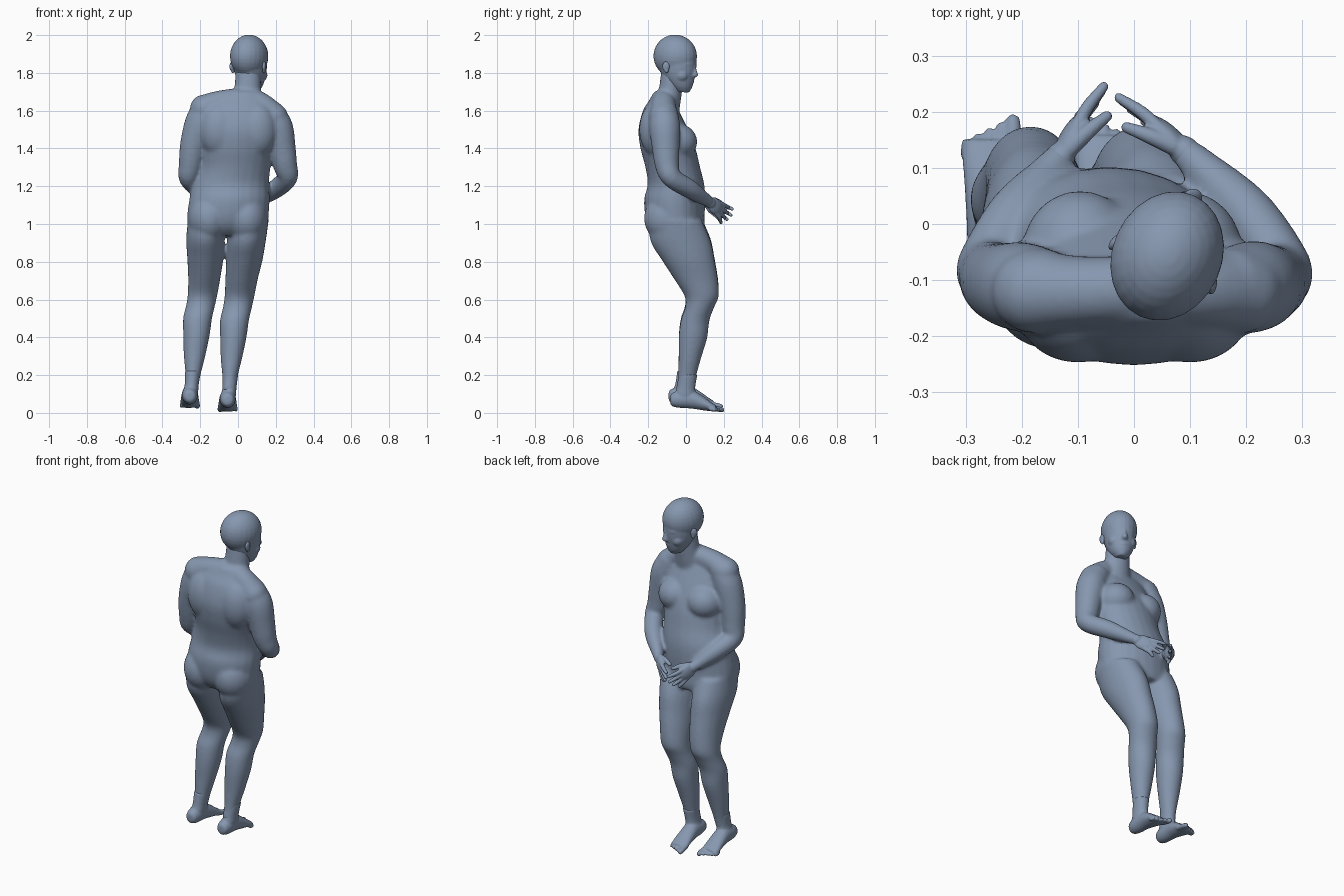
import bpy, bmesh, math
from mathutils import Vector, Matrix

cube = bpy.data.objects.get("Cube")
if cube:
    bpy.data.objects.remove(cube, do_unlink=True)

skin = bpy.data.materials.new("slate blue")
skin.use_nodes = True
COLOUR = (0.24, 0.31, 0.43, 1)
skin.diffuse_color = COLOUR
skin.node_tree.nodes["Principled BSDF"].inputs["Base Color"].default_value = COLOUR
SIDES = 24
STEPS = 4


def refine(rows):
    """Round out a coarse list of sections with a smooth spline through them."""
    pts = [Vector(r) for r in rows]
    pts = [pts[0] * 2 - pts[1]] + pts + [pts[-1] * 2 - pts[-2]]
    fine = []
    for a, b, c, d in zip(pts, pts[1:], pts[2:], pts[3:]):
        for k in range(STEPS):
            t = k / STEPS
            fine.append(b + (c - a) * (t / 2) + (a * 2 - b * 5 + c * 4 - d) * (t * t / 2)
                        + (b * 3 - a - c * 3 + d) * (t ** 3 / 2))
    return fine + [pts[-2]]


def bridge(bm, rings):
    """Skin a list of point rings and close both ends."""
    loops = [[bm.verts.new(p) for p in ring] for ring in rings]
    for a, b in zip(loops, loops[1:]):
        for i in range(SIDES):
            j = (i + 1) % SIDES
            bm.faces.new((a[i], a[j], b[j], b[i]))
    bm.faces.new(loops[0][::-1])
    bm.faces.new(loops[-1])


def ellipse(c, u, v):
    angles = [math.tau * i / SIDES for i in range(SIDES)]
    return [c + u * math.cos(t) + v * math.sin(t) for t in angles]


def loft(bm, rows, v=Vector((0, 1, 0))):
    """Parallel elliptical sections: centre, radius along x, radius along v."""
    bridge(bm, [ellipse(Vector((x, y, z)), Vector((ru, 0, 0)), v * rv)
                for x, y, z, ru, rv in refine(rows)])


def sweep(bm, rows):
    """Round sections square to a path, with a ball on each end."""
    rows = refine(rows)
    pts = [Vector(r[:3]) for r in rows]
    rings = []
    for i, p in enumerate(pts):
        tangent = pts[min(i + 1, len(pts) - 1)] - pts[max(i - 1, 0)]
        u = tangent.cross(Vector((0.1, 0.9, 0.4))).normalized()
        v = tangent.normalized().cross(u)
        rings.append(ellipse(p, u * rows[i][3], v * rows[i][3]))
    bridge(bm, rings)
    for i in (0, -1):
        ball(bm, pts[i], (rows[i][3],) * 3)


def ball(bm, centre, radii):
    m = Matrix.Translation(centre) @ Matrix.Diagonal((*radii, 1))
    bmesh.ops.create_uvsphere(bm, u_segments=SIDES, v_segments=16, radius=1, matrix=m)


def finish(name, bm, voxel, smooth, matrix):
    """Fuse the overlapping shapes into one smooth skin."""
    bmesh.ops.transform(bm, matrix=matrix, verts=bm.verts)
    bmesh.ops.recalc_face_normals(bm, faces=bm.faces)
    mesh = bpy.data.meshes.new(name)
    bm.to_mesh(mesh)
    bm.free()
    mesh.materials.append(skin)
    ob = bpy.data.objects.new(name, mesh)
    bpy.context.collection.objects.link(ob)
    remesh = ob.modifiers.new("fuse", 'REMESH')
    remesh.mode = 'VOXEL'
    remesh.voxel_size = voxel
    remesh.use_smooth_shade = True
    soften = ob.modifiers.new("soften", 'SMOOTH')
    soften.factor = 0.5
    soften.iterations = smooth


# Torso, from pelvis to collar
body = bmesh.new()
loft(body, [
    (-.06, -.03, .94, .18, .12), (-.056, -.045, .98, .208, .145),
    (-.054, -.058, 1.04, .216, .157), (-.045, -.06, 1.13, .213, .162),
    (-.038, -.053, 1.21, .203, .15), (-.018, -.07, 1.3, .19, .145),
    (-.007, -.095, 1.4, .2, .146), (0, -.12, 1.5, .205, .132),
    (.005, -.133, 1.6, .195, .095), (.01, -.13, 1.655, .15, .065),
    (.035, -.115, 1.7, .085, .055)])
# Neck
loft(body, [(.045, -.105, 1.6, .09, .07), (.05, -.085, 1.69, .073, .063),
            (.055, -.07, 1.82, .067, .06)])
# Shoulder yoke
sweep(body, [(-.18, -.12, 1.61, .075), (-.09, -.12, 1.645, .063), (.03, -.115, 1.66, .06),
             (.11, -.118, 1.64, .063), (.19, -.12, 1.567, .075)])
# Chest, shoulder blades and buttocks
for s in (-1, 1):
    ball(body, (s * .093 - .003, -.05, 1.435), (.104, .11, .098))
    ball(body, (s * .1, -.15, 1.5), (.11, .098, .15))
    ball(body, (s * .1 - .054, -.085, 1.03), (.112, .138, .135))

# Legs share one shape; the left stands slightly lower
leg = [
    (-.165, -.055, 1.03, .1, .14), (-.172, -.028, .92, .102, .16),
    (-.173, .012, .82, .096, .14), (-.178, .053, .72, .086, .116),
    (-.187, .083, .63, .079, .091), (-.198, .072, .57, .077, .077),
    (-.214, .048, .5, .077, .076), (-.22, .037, .41, .07, .076),
    (-.23, .02, .3, .057, .06), (-.238, .005, .2, .04, .048),
    (-.245, -.008, .13, .035, .048)]
loft(body, leg)
loft(body, [(x + .195 + max(0, z - .7) * .1, y, z - .012, a, b) for x, y, z, a, b in leg])

# Arms, from shoulder through elbow to wrist
sweep(body, [
    (-.165, -.115, 1.615, .072), (-.2, -.112, 1.54, .08), (-.235, -.105, 1.42, .072),
    (-.252, -.092, 1.31, .062), (-.26, -.07, 1.245, .054), (-.21, .02, 1.188, .05),
    (-.155, .09, 1.133, .034), (-.135, .115, 1.115, .029)])
sweep(body, [
    (.175, -.115, 1.58, .074), (.21, -.112, 1.51, .082), (.233, -.107, 1.4, .073),
    (.25, -.1, 1.31, .064), (.262, -.075, 1.245, .054), (.2, .02, 1.185, .05),
    (.115, .105, 1.128, .034), (.095, .125, 1.115, .029)])
finish("body", body, .008, 16, Matrix())


# Hands: x runs along the fingers, y across the knuckles, z to the palm
def hand(name, wrist, aim, side):
    d = Vector(aim).normalized()
    up = (Vector((0, 0, 1)) - d * d.z).normalized()
    palm = d.cross(up) * -side
    bm = bmesh.new()
    ball(bm, (.05, 0, 0), (.057, .043, .02))
    ball(bm, (.005, 0, 0), (.035, .03, .027))
    for i, length in enumerate((.13, .152, .162, .152)):
        y = (i - 1.5) * .02
        sweep(bm, [(.06, y, 0, .012), (.105, y * 1.25, 0, .0115),
                   (length, y * 1.6, .008, .009)])
    sweep(bm, [(.02, .02, .006, .017), (.06, .042, .022, .014), (.1, .05, .038, .01)])
    m = Matrix((d, up, palm)).transposed().to_4x4()
    finish(name, bm, .004, 3, Matrix.Translation(wrist) @ m)


hand("left_hand", (.095, .125, 1.115), (-.11, .1, -.075), 1)
hand("right_hand", (-.135, .112, 1.115), (.065, .12, -.08), -1)


# Feet: ankle, sole and toes, with the big toe on the inner side
def foot(name, place, inner):
    bm = bmesh.new()
    loft(bm, [(.015, .003, .21, .041, .049), (.01, -.008, .14, .037, .049),
              (.004, -.012, .1, .04, .058), (0, -.01, .06, .036, .05)])
    loft(bm, [(0, -.092, .078, .016, .018), (0, -.082, .077, .031, .034),
              (0, -.045, .08, .041, .046), (0, .02, .08, .044, .05),
              (0, .08, .059, .048, .038), (0, .12, .042, .051, .026),
              (0, .15, .031, .048, .017)], v=Vector((0, 0, 1)))
    for i in range(5):
        x = inner * (.036 - .019 * i)
        r = .0145 if i == 0 else .0105
        tip = .183 - .01 * i
        sweep(bm, [(x, .12, .036, r), (x * 1.1, tip - .02, .027, r), (x * 1.1, tip, .023, r * .9)])
    finish(name, bm, .005, 4, Matrix.Translation(place))


foot("right_foot", (-.255, 0, .012), 1)
foot("left_foot", (-.055, .008, -.007), -1)

# Head, modelled facing +y and then turned and nodded
head = bmesh.new()
ball(head, (0, -.004, .02), (.098, .119, .114))
loft(head, [(0, 0, .02, .092, .113), (0, .012, -.04, .086, .105),
            (0, .025, -.09, .076, .087), (0, .04, -.135, .056, .064),
            (0, .052, -.165, .03, .037)])
ball(head, (0, .08, -.015), (.062, .034, .018))
loft(head, [(0, .106, -.015, .011, .01), (0, .112, -.045, .013, .014),
            (0, .116, -.07, .018, .02), (0, .106, -.083, .016, .013)])
ball(head, (0, .092, -.105), (.03, .022, .009))
ball(head, (0, .088, -.12), (.026, .021, .009))
ball(head, (0, .075, -.147), (.026, .024, .02))
for s in (-1, 1):
    ball(head, (s * .038, .08, -.038), (.02, .019, .012))
    ball(head, (s * .043, .06, -.075), (.034, .038, .036))
pose = (Matrix.Translation((.06, -.055, 1.868)) @ Matrix.Rotation(math.radians(-24), 4, 'Z')
        @ Matrix.Rotation(math.radians(-5), 4, 'X'))
finish("head", head, .005, 6, pose)

# Ears
for name, s in (("right_ear", -1), ("left_ear", 1)):
    ear = bmesh.new()
    ball(ear, (0, 0, 0), (.01, .02, .027))
    ball(ear, (0, .005, -.018), (.009, .012, .018))
    tilt = Matrix.Translation((s * .092, -.012, -.035)) @ Matrix.Rotation(s * .35, 4, 'Z')
    finish(name, ear, .004, 2, pose @ tilt)
